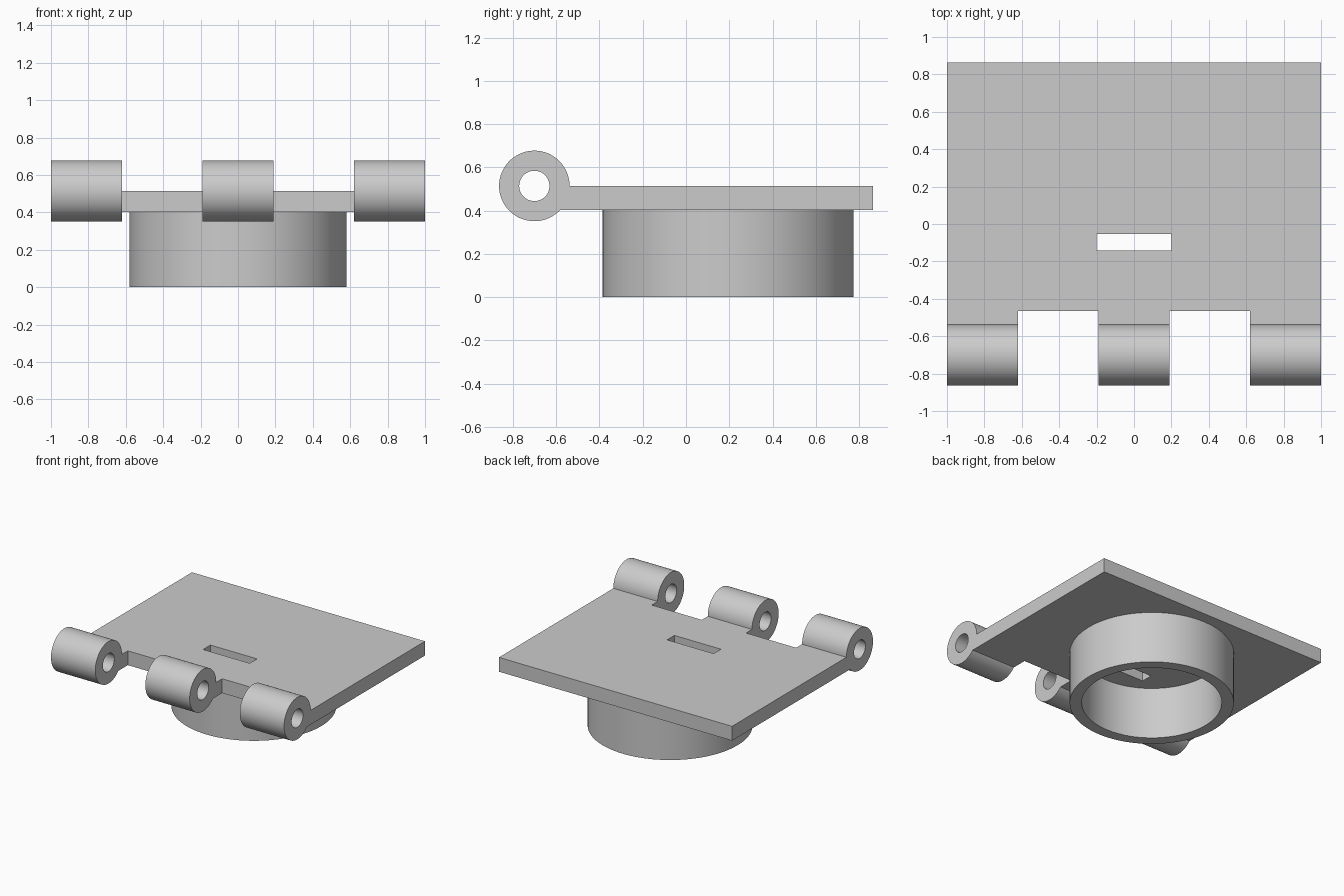
import bpy, bmesh
from math import sin, cos, pi, asin, radians

if "Cube" in bpy.data.objects:
    bpy.data.objects.remove(bpy.data.objects["Cube"], do_unlink=True)

GREY = (0.6, 0.6, 0.6)
grey = bpy.data.materials.new("plain grey")
grey.use_nodes = True
grey.diffuse_color = (*GREY, 1)
grey.node_tree.nodes["Principled BSDF"].inputs["Base Color"].default_value = (*GREY, 1)


def arc(cx, cy, r, start=0.0, end=2 * pi, steps=96):
    """Points along an arc; a full turn leaves out the repeated end point."""
    count = steps if end - start >= 2 * pi else steps + 1
    return [(cx + r * cos(start + (end - start) * i / steps),
             cy + r * sin(start + (end - start) * i / steps)) for i in range(count)]


def rectangle(x0, x1, y0, y1):
    return [(x0, y0), (x1, y0), (x1, y1), (x0, y1)]


def extruded(name, loops, depth, location, rotation=(0, 0, 0)):
    """Solid from an outline and its holes, extruded evenly about location."""
    curve = bpy.data.curves.new(name, "CURVE")
    curve.dimensions = "2D"
    curve.fill_mode = "BOTH"
    curve.extrude = depth / 2
    for loop in loops:
        spline = curve.splines.new("POLY")
        spline.points.add(len(loop) - 1)
        for point, (u, v) in zip(spline.points, loop):
            point.co = (u, v, 0, 1)
        spline.use_cyclic_u = True
    obj = bpy.data.objects.new(name, curve)
    bpy.context.collection.objects.link(obj)
    obj.location, obj.rotation_euler = location, rotation

    # Turn the curve into a clean welded mesh
    bpy.ops.object.select_all(action="DESELECT")
    obj.select_set(True)
    bpy.context.view_layer.objects.active = obj
    bpy.ops.object.convert(target="MESH")
    obj = bpy.context.object
    bm = bmesh.new()
    bm.from_mesh(obj.data)
    bmesh.ops.remove_doubles(bm, verts=bm.verts, dist=0.0001)
    bmesh.ops.recalc_face_normals(bm, faces=bm.faces)
    bm.to_mesh(obj.data)
    bm.free()
    obj.data.materials.clear()
    obj.data.materials.append(grey)
    bpy.ops.object.shade_smooth_by_angle(angle=radians(30))
    return obj


bottom, top = 0.403, 0.514
thickness = top - bottom
plate_front, plate_back = -0.465, 0.864

# Flat plate with a rectangular slot
extruded("plate",
         [rectangle(-1, 1, plate_front, plate_back),
          rectangle(-0.2, 0.2, -0.143, -0.053)],
         thickness, (0, 0, (top + bottom) / 2))

# Round collar under the plate
extruded("collar", [arc(0, 0, 0.58), arc(0, 0, 0.495)], bottom, (0, 0.195, bottom / 2))

# Hinge knuckles, each a barrel with a short tab reaching the plate
radius, bore, axis_y, width = 0.163, 0.07, -0.701, 0.38
tab = plate_front - axis_y
profile = arc(0, 0, radius, 0, 2 * pi - asin(thickness / radius))
profile += [(tab, -thickness), (tab, 0)]
for name, x in (("right_knuckle", -0.81), ("middle_knuckle", 0), ("left_knuckle", 0.81)):
    extruded(name, [profile, arc(0, 0, bore, steps=48)], width,
             (x, axis_y, top), (pi / 2, 0, pi / 2))
